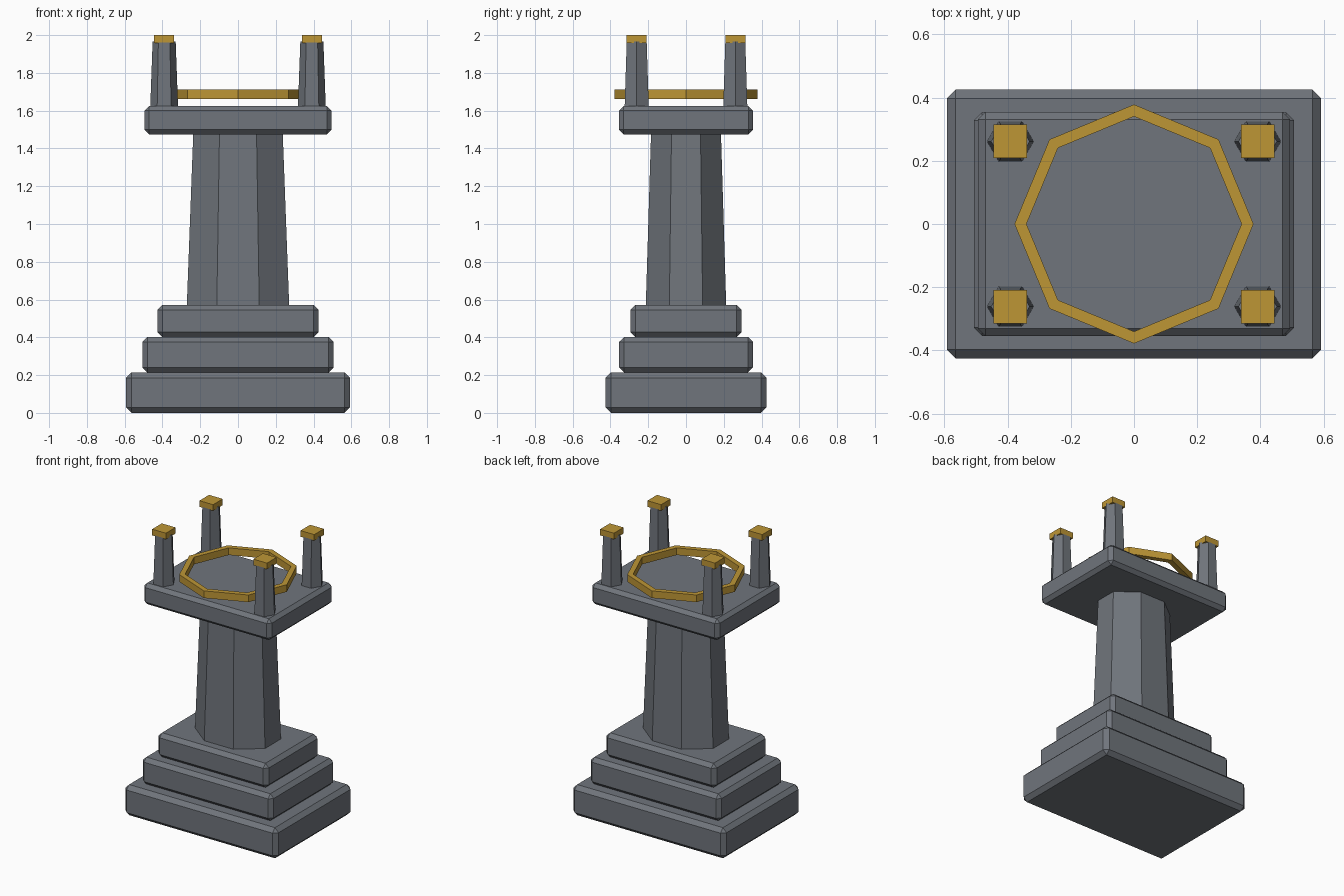
import bpy
import bmesh
from math import cos, sin, pi

cube = bpy.data.objects.get("Cube")
if cube:
    bpy.data.objects.remove(cube, do_unlink=True)


def make_material(name, color):
    mat = bpy.data.materials.new(name)
    mat.use_nodes = True
    mat.diffuse_color = color
    mat.node_tree.nodes["Principled BSDF"].inputs["Base Color"].default_value = color
    return mat


stone = make_material("grey stone", (0.162, 0.178, 0.202, 1))
gold = make_material("gold", (0.515, 0.305, 0.036, 1))


def finish(bm, name, mat):
    bmesh.ops.recalc_face_normals(bm, faces=bm.faces)
    mesh = bpy.data.meshes.new(name)
    bm.to_mesh(mesh)
    bm.free()
    mesh.materials.append(mat)
    obj = bpy.data.objects.new(name, mesh)
    bpy.context.scene.collection.objects.link(obj)
    return obj


def block(name, mat, half_x, half_y, z0, z1, chamfer=0, x=0, y=0):
    bm = bmesh.new()
    bmesh.ops.create_cube(bm, size=1)
    bmesh.ops.scale(bm, vec=(2 * half_x, 2 * half_y, z1 - z0), verts=bm.verts)
    bmesh.ops.translate(bm, vec=(x, y, (z0 + z1) / 2), verts=bm.verts)
    obj = finish(bm, name, mat)
    if chamfer:
        bevel = obj.modifiers.new("chamfer", "BEVEL")
        bevel.width = chamfer
        bevel.segments = 1
    return obj


def ring_verts(bm, sides, rx, ry, z, turn=0, x=0, y=0):
    angles = [turn + 2 * pi * i / sides for i in range(sides)]
    return [bm.verts.new((x + rx * cos(a), y + ry * sin(a), z)) for a in angles]


def bridge(bm, a, b):
    n = len(a)
    for i in range(n):
        j = (i + 1) % n
        bm.faces.new((a[i], a[j], b[j], b[i]))


def tapered_column(name, sides, base, top, z0, z1, turn=0, x=0, y=0):
    bm = bmesh.new()
    low = ring_verts(bm, sides, *base, z0, turn, x, y)
    high = ring_verts(bm, sides, *top, z1, turn, x, y)
    bridge(bm, low, high)
    bm.faces.new(low)
    bm.faces.new(high)
    return finish(bm, name, stone)


# Stepped base
block("base_step_lower", stone, 0.592, 0.425, 0, 0.214, 0.028)
block("base_step_middle", stone, 0.506, 0.354, 0.214, 0.402, 0.026)
block("base_step_upper", stone, 0.426, 0.294, 0.402, 0.571, 0.026)

# Eight-sided tapering shaft and the platform it carries
tapered_column("shaft", 8, (0.294, 0.231), (0.256, 0.2), 0.55, 1.49, pi / 8)
block("platform", stone, 0.494, 0.354, 1.475, 1.624, 0.024)

# Corner posts with square gold caps
for side, sx in (("left", 1), ("right", -1)):
    for end, sy in (("front", -1), ("back", 1)):
        px, py = sx * 0.391, sy * 0.261
        tapered_column(f"post_{end}_{side}", 6, (0.074, 0.074), (0.061, 0.061),
                       1.61, 1.967, 0, px, py)
        block(f"post_cap_{end}_{side}", gold, 0.053, 0.053, 1.957, 2, 0, px, py)

# Floating eight-sided gold ring
bm = bmesh.new()
loops = [ring_verts(bm, 8, r, r, z) for r, z in
         ((0.378, 1.662), (0.378, 1.712), (0.34, 1.712), (0.34, 1.662))]
for i in range(4):
    bridge(bm, loops[i], loops[(i + 1) % 4])
finish(bm, "floating_ring", gold)
